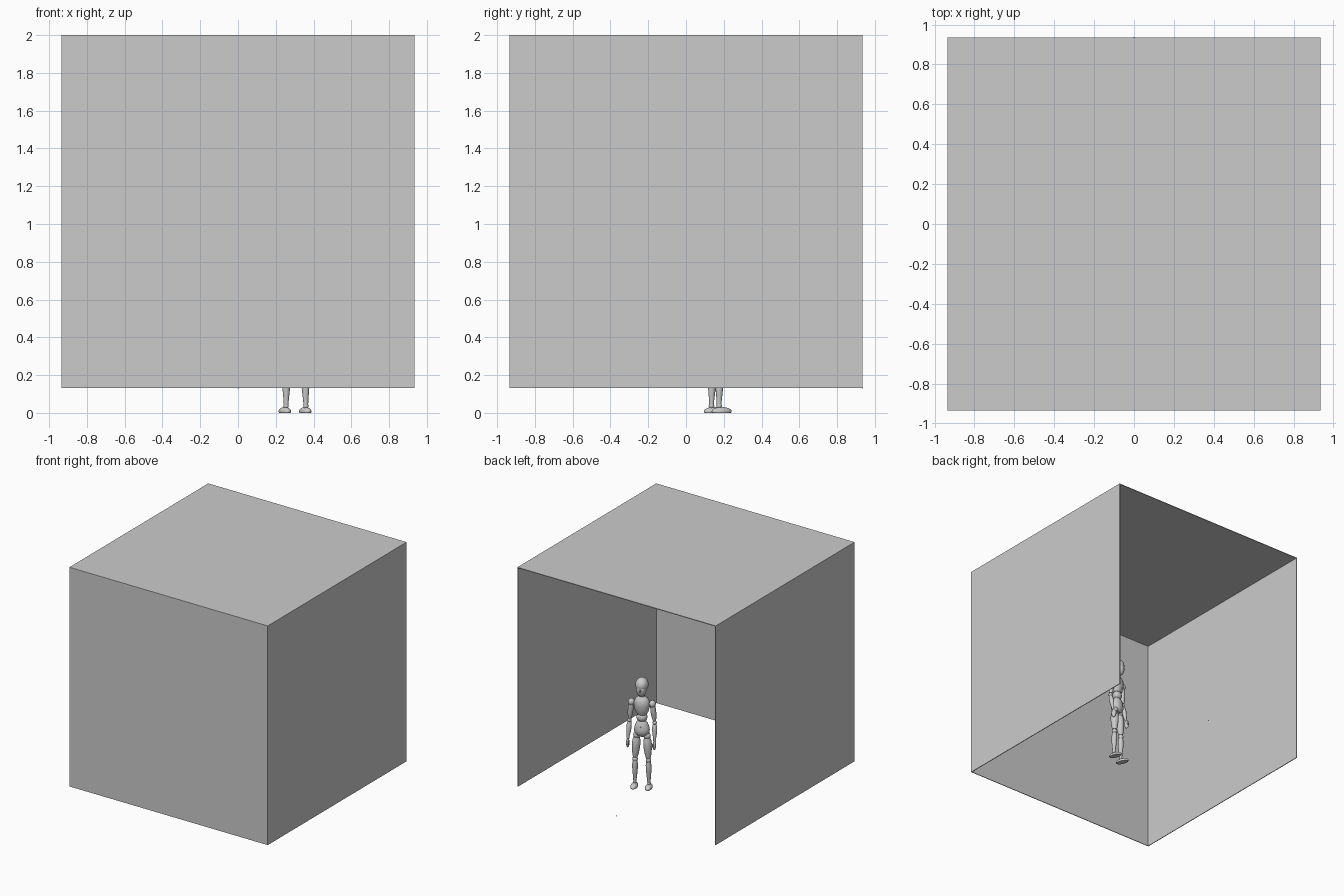
import bpy, bmesh
from math import radians, pi, cos, sin
from mathutils import Vector, Matrix

cube = bpy.data.objects.get("Cube")
if cube:
    bpy.data.objects.remove(cube, do_unlink=True)

# Figure stands inside the booth, turned a little away from the open side
PLACE = Matrix.Translation((0.307, 0.155, 0)) @ Matrix.Rotation(radians(21), 4, 'Z')


def finish(name, bm, matrix=None, smooth=True):
    bmesh.ops.recalc_face_normals(bm, faces=bm.faces)
    mesh = bpy.data.meshes.new(name)
    bm.to_mesh(mesh)
    bm.free()
    obj = bpy.data.objects.new(name, mesh)
    bpy.context.collection.objects.link(obj)
    if matrix:
        obj.matrix_world = matrix
    if smooth:
        bpy.ops.object.select_all(action='DESELECT')
        obj.select_set(True)
        bpy.context.view_layer.objects.active = obj
        bpy.ops.object.shade_smooth_by_angle(angle=radians(40))
    return obj


def slab(name, low, high):
    low, high = Vector(low), Vector(high)
    bm = bmesh.new()
    bmesh.ops.create_cube(bm, size=1)
    bmesh.ops.scale(bm, vec=high - low, verts=bm.verts)
    bmesh.ops.translate(bm, vec=(low + high) / 2, verts=bm.verts)
    return finish(name, bm, smooth=False)


def ball(name, centre, size, floor=None):
    bm = bmesh.new()
    bmesh.ops.create_uvsphere(bm, u_segments=24, v_segments=14, radius=1)
    bmesh.ops.scale(bm, vec=size, verts=bm.verts)
    bmesh.ops.translate(bm, vec=centre, verts=bm.verts)
    if floor is not None:
        geom = bm.verts[:] + bm.edges[:] + bm.faces[:]
        cut = bmesh.ops.bisect_plane(bm, geom=geom, plane_co=(0, 0, floor),
                                     plane_no=(0, 0, -1), clear_outer=True)
        rim = [e for e in cut["geom_cut"] if isinstance(e, bmesh.types.BMEdge)]
        bmesh.ops.edgeloop_fill(bm, edges=rim)
    return finish(name, bm, PLACE)


def turned(name, start, end, radii, depth=1.0, sides=24):
    """Turned piece from start to end, with evenly spaced radii."""
    start, end = Vector(start), Vector(end)
    axis = end - start
    bm = bmesh.new()
    rings = []
    for i, r in enumerate(radii):
        z = axis.length * i / (len(radii) - 1)
        rings.append([bm.verts.new((r * cos(2 * pi * k / sides),
                                    r * depth * sin(2 * pi * k / sides), z))
                      for k in range(sides)])
    for a, b in zip(rings, rings[1:]):
        for k in range(sides):
            n = (k + 1) % sides
            bm.faces.new((a[k], a[n], b[n], b[k]))
    bm.faces.new(rings[0][::-1])
    bm.faces.new(rings[-1])
    turn = Vector((0, 0, 1)).rotation_difference(axis).to_matrix().to_4x4()
    return finish(name, bm, PLACE @ Matrix.Translation(start) @ turn)


# Booth: roof and three thin walls, open at the back and below
H, T, LOW, TOP = 0.935, 0.006, 0.132, 2.0
slab("roof", (-H, -H, TOP - T), (H, H, TOP))
slab("front_wall", (-H, -H, LOW), (H, -H + T, TOP - T))
slab("left_wall", (H - T, -H + T, LOW), (H, H, TOP - T))
slab("right_wall", (-H, -H + T, LOW), (-H + T, H, TOP - T))

# Tiny marker at the middle of the open side
slab("marker", (-0.003, H - 0.003, LOW - 0.003), (0.003, H + 0.003, LOW + 0.003))

# Head and neck
ball("skull", (0, 0, 0.872), (0.051, 0.06, 0.058))
ball("face", (0, 0.018, 0.838), (0.04, 0.044, 0.06))
ball("nose", (0, 0.062, 0.842), (0.007, 0.01, 0.016))
turned("neck", (0, -0.008, 0.755), (0, 0, 0.82), [0.027, 0.023, 0.023, 0.025])

# Torso
turned("chest", (0, 0, 0.62), (0, 0, 0.775),
       [0.038, 0.05, 0.057, 0.061, 0.063, 0.06, 0.05, 0.028], 0.75)
ball("waist", (0, 0, 0.595), (0.043, 0.036, 0.04))
turned("pelvis", (0, 0, 0.435), (0, 0, 0.565),
       [0.03, 0.052, 0.06, 0.062, 0.059, 0.053, 0.046, 0.032], 0.75)
ball("navel", (0, 0.046, 0.525), (0.004, 0.004, 0.004))

# Paired limbs
for side, s in (("left", 1), ("right", -1)):
    shoulder = Vector((s * 0.084, 0, 0.715))
    elbow = Vector((s * 0.1, -0.006, 0.555))
    wrist = Vector((s * 0.106, 0.02, 0.415))
    ball(side + "_shoulder", shoulder, (0.026, 0.027, 0.029))
    turned(side + "_upper_arm", elbow.lerp(shoulder, 0.1), shoulder,
           [0.013, 0.018, 0.021, 0.022, 0.021, 0.017])
    ball(side + "_elbow", elbow, (0.017, 0.017, 0.018))
    turned(side + "_forearm", wrist, elbow.lerp(wrist, 0.08),
           [0.01, 0.013, 0.017, 0.02, 0.019, 0.014])
    ball(side + "_wrist", wrist, (0.011, 0.011, 0.012))
    ball(side + "_hand", wrist + Vector((0, 0.007, -0.04)), (0.013, 0.02, 0.038))
    ball(side + "_thumb", wrist + Vector((-s * 0.008, 0.024, -0.034)),
         (0.006, 0.007, 0.019))

    hip = Vector((s * 0.041, 0, 0.44))
    knee = Vector((s * 0.053, 0.004, 0.235))
    ankle = Vector((s * 0.056, 0, 0.037))
    ball(side + "_hip", hip, (0.028, 0.028, 0.028))
    turned(side + "_thigh", knee.lerp(hip, 0.08), hip.lerp(knee, 0.05),
           [0.018, 0.025, 0.029, 0.032, 0.033, 0.03, 0.022])
    ball(side + "_knee", knee, (0.021, 0.022, 0.023))
    turned(side + "_shin", ankle, knee.lerp(ankle, 0.07),
           [0.012, 0.014, 0.017, 0.02, 0.022, 0.022, 0.018])
    ball(side + "_ankle", ankle, (0.014, 0.015, 0.016))
    ball(side + "_foot", ankle + Vector((s * 0.002, 0.014, -0.029)),
         (0.028, 0.056, 0.023), floor=0)
